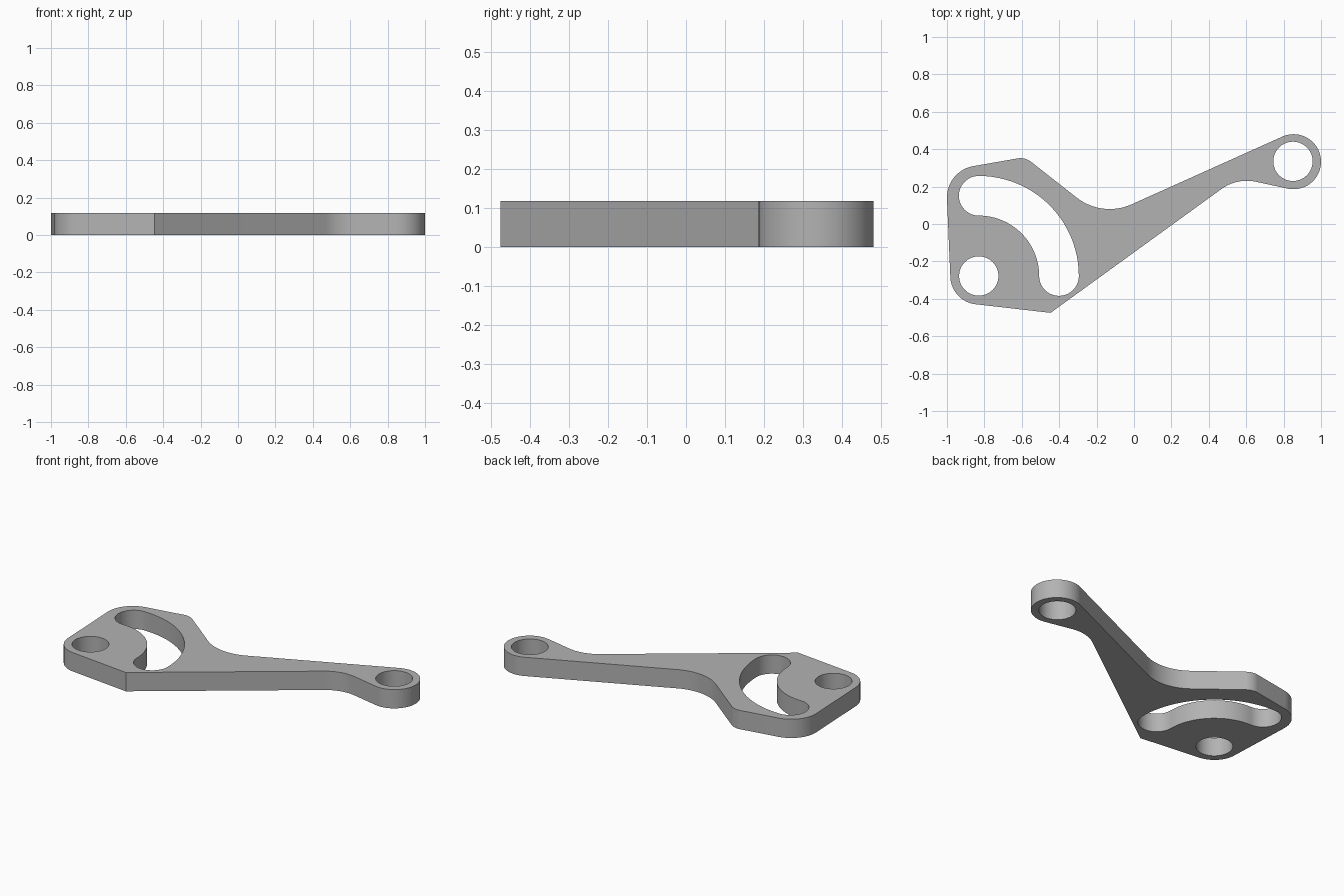
import bpy
import bmesh
from math import atan2, acos, cos, sin, pi, tau, ceil, radians
from mathutils import Vector

THICKNESS = 0.118
STEP = radians(4)

cube = bpy.data.objects.get("Cube")
if cube:
    bpy.data.objects.remove(cube, do_unlink=True)


def arc(centre, radius, start, sweep):
    """Points along an arc, with both ends included."""
    n = max(1, ceil(abs(sweep) / STEP))
    angles = [start + sweep * i / n for i in range(n + 1)]
    return [centre + radius * Vector((cos(a), sin(a))) for a in angles]


def belt(rounds):
    """Closed outline of arcs joined by tangent lines; negative radius is concave."""
    rounds = [(Vector((x, y)), r) for x, y, r in rounds]
    normals = []
    for i, (c1, r1) in enumerate(rounds):
        c2, r2 = rounds[(i + 1) % len(rounds)]
        d = c2 - c1
        normals.append(atan2(d.y, d.x) - acos((r1 - r2) / d.length))
    points = []
    for i, (c, r) in enumerate(rounds):
        turn = (normals[i] - normals[i - 1]) % tau
        if r == 0:
            points.append(c)
        else:
            points += arc(c, r, normals[i - 1], turn if r > 0 else turn - tau)
    return points


def circle(centre, radius):
    return arc(centre, radius, 0, tau)[:-1]


def curved_slot(pivot, radius, half_width):
    """Quarter-turn slot about a pivot, with round ends."""
    right_end = pivot + Vector((radius, 0))
    top_end = pivot + Vector((0, radius))
    return (arc(pivot, radius + half_width, 0, pi / 2)
            + arc(top_end, half_width, pi / 2, pi)[1:]
            + arc(pivot, radius - half_width, pi / 2, -pi / 2)[1:]
            + arc(right_end, half_width, pi, pi)[1:-1])


def plate(name, loops, height, material):
    """Flat plate from an outer outline and hole outlines."""
    bm = bmesh.new()
    caps = ([], [])
    for loop in loops:
        rings = [[bm.verts.new((p.x, p.y, z)) for p in loop] for z in (0, height)]
        n = len(loop)
        for ring, edges in zip(rings, caps):
            edges += [bm.edges.new((ring[i], ring[(i + 1) % n])) for i in range(n)]
        low, high = rings
        for i in range(n):
            j = (i + 1) % n
            bm.faces.new((low[i], low[j], high[j], high[i]))
    for edges in caps:
        bmesh.ops.triangle_fill(bm, edges=edges, use_beauty=True, normal=(0, 0, 1))
    bmesh.ops.recalc_face_normals(bm, faces=bm.faces)
    mesh = bpy.data.meshes.new(name)
    bm.to_mesh(mesh)
    bm.free()
    mesh.materials.append(material)
    obj = bpy.data.objects.new(name, mesh)
    bpy.context.collection.objects.link(obj)
    bpy.ops.object.select_all(action='DESELECT')
    obj.select_set(True)
    bpy.context.view_layer.objects.active = obj
    bpy.ops.object.shade_smooth_by_angle(angle=radians(30))
    return obj


grey = bpy.data.materials.new("plain grey")
grey.use_nodes = True
colour = (0.45, 0.45, 0.45, 1)
grey.diffuse_color = colour
grey.node_tree.nodes["Principled BSDF"].inputs["Base Color"].default_value = colour

# Outer edge, anticlockwise from the pivot corner
outline = belt([
    (-0.83, -0.278, 0.152),   # pivot corner
    (-0.446, -0.475, 0),      # sharp front corner
    (0.603, 0.0, -0.231),     # hollow under the arm tip
    (0.853, 0.333, 0.147),    # arm eye
    (-0.13, 0.365, -0.285),   # hollow behind the arm
    (-0.607, 0.26, 0.092),    # back shoulder
    (-0.83, 0.142, 0.17),     # slot corner
])

# Pivot hole, arm hole and the slot that swings about the pivot
pivot = Vector((-0.83, -0.278))
holes = [
    circle(pivot, 0.105),
    circle(Vector((0.85, 0.335)), 0.105),
    curved_slot(pivot, 0.429, 0.106),
]
plate("slotted_lever_arm", [outline] + holes, THICKNESS, grey)
